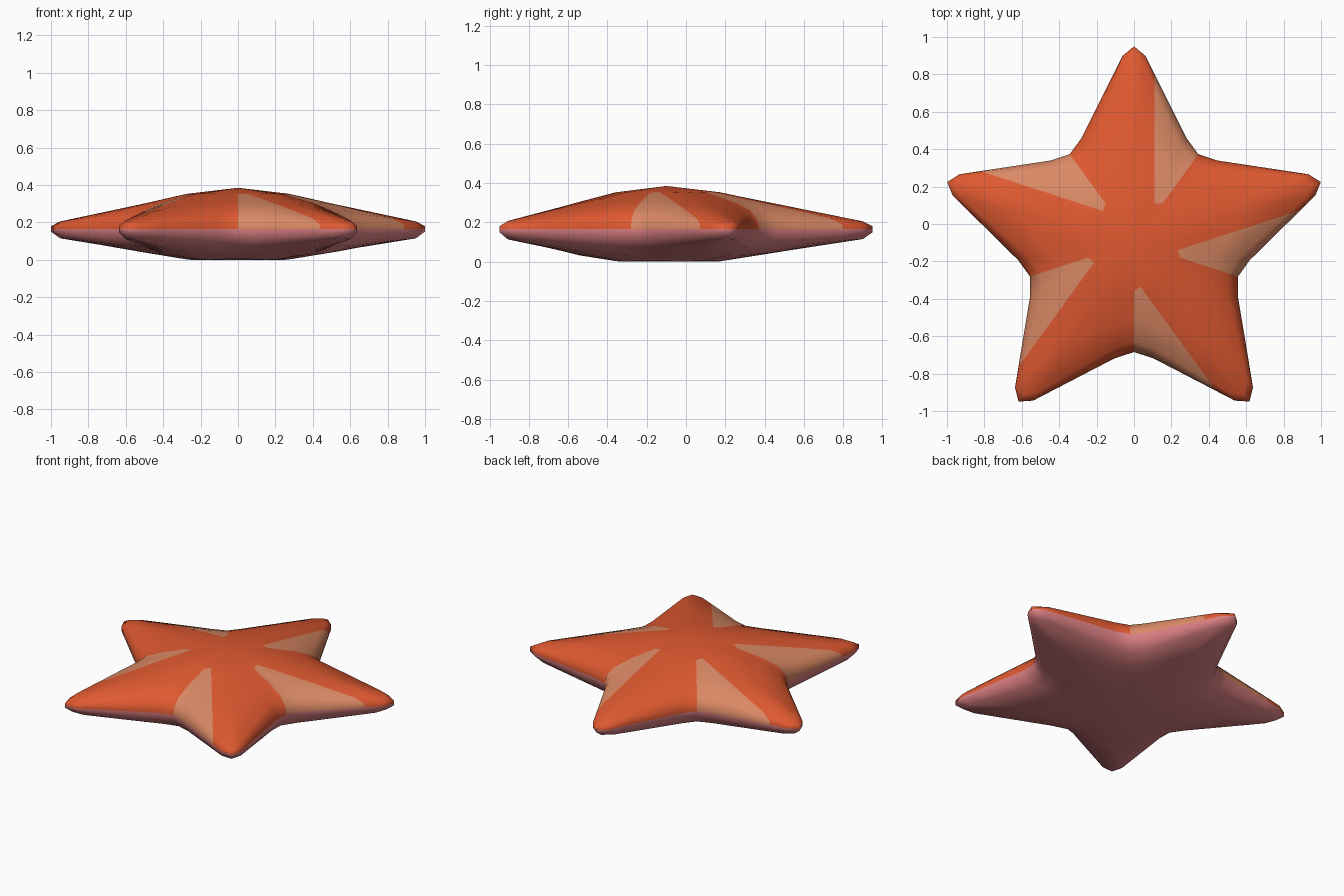
import bpy, bmesh, math
from mathutils import Vector, Matrix

if "Cube" in bpy.data.objects:
    bpy.data.objects.remove(bpy.data.objects["Cube"])

CY = -0.10      # star centre in y
EQ = 0.165      # height of the colour seam

# half-arm outline, tip to notch, in arm space (across, along, notch weight)
RIM = [(0, 1.05, 0), (0.06, 1.0, 0.06), (0.115, 0.89, 0.3), (0.17, 0.78, 0.52),
       (0.225, 0.67, 0.74), (0.28, 0.56, 0.94), (0.344, 0.473, 1)]

# ring profiles from centre to rim: (fraction of radius, top z, bottom z)
ARM = [(0.25, 0.354, 0.0), (0.6, 0.28, 0.058), (0.953, 0.205, 0.115),
       (1.0, 0.18, 0.15), (1.0, EQ, EQ)]
NOTCH = [(0.43, 0.352, 0.004), (0.72, 0.305, 0.03), (0.9, 0.262, 0.068),
         (0.975, 0.215, 0.115), (1.0, EQ, EQ)]


def material(name, rgb):
    m = bpy.data.materials.new(name)
    m.diffuse_color = (*rgb, 1)
    m.use_nodes = True
    m.node_tree.nodes["Principled BSDF"].inputs["Base Color"].default_value = m.diffuse_color
    return m


def arm_rot(k):
    return Matrix.Rotation(-math.radians(72 * k), 3, 'Z')


# full outline, clockwise: each arm runs notch -> tip -> next notch
outline = []
for k in range(5):
    left = [(-x, y, w) for x, y, w in reversed(RIM[1:-1])]
    for x, y, w in left + RIM:
        outline.append((arm_rot(k) @ Vector((x, y, 0)), w))
n = len(outline)

bm = bmesh.new()


def ring(i, side):
    verts = []
    for p, w in outline:
        t = ARM[i][0] * (1 - w) + NOTCH[i][0] * w
        z = ARM[i][side] * (1 - w) + NOTCH[i][side] * w
        verts.append(bm.verts.new((p.x * t, p.y * t, z)))
    return verts


# top and bottom shells share the rim ring
rim = ring(4, 1)
for side, apex_z in ((1, 0.385), (2, 0.0)):
    apex = bm.verts.new((0, 0, apex_z))
    rings = [ring(i, side) for i in range(4)] + [rim]
    for j in range(n):
        k = (j + 1) % n
        bm.faces.new((apex, rings[0][j], rings[0][k]))
        for a, b in zip(rings, rings[1:]):
            bm.faces.new((a[j], b[j], b[k], a[k]))


def in_sector(f, k):
    # clockwise half of arm k, upper shell only
    c = f.calc_center_median()
    q = arm_rot(k).inverted() @ c
    return c.z > EQ and 0 < math.atan2(q.x, q.y) < math.radians(36), q


# cut pale patch borders into the clockwise side of each arm
for k in range(5):
    R = arm_rot(k)
    for co, no in (((0.11, 0, 0), (1, 0, 0)), ((0, 0.21, 0), (0, 1, 0))):
        faces = [f for f in bm.faces if in_sector(f, k)[0]]
        edges = {e for f in faces for e in f.edges}
        verts = {v for f in faces for v in f.verts}
        bmesh.ops.bisect_plane(bm, geom=faces + list(edges) + list(verts), dist=1e-5,
                               plane_co=R @ Vector(co), plane_no=R @ Vector(no))

bmesh.ops.recalc_face_normals(bm, faces=bm.faces)

# colours by height and position
for f in bm.faces:
    f.smooth = True
    f.material_index = 0 if f.calc_center_median().z > EQ else 1
    for k in range(5):
        inside, q = in_sector(f, k)
        if inside and q.x > 0.11 and q.y > 0.21:
            f.material_index = 2

bmesh.ops.translate(bm, verts=bm.verts, vec=(0, CY, 0))
mesh = bpy.data.meshes.new("starfish_body")
bm.to_mesh(mesh)
bm.free()
for m in (material("orange", (0.74, 0.10, 0.03)),
          material("pink", (0.70, 0.21, 0.22)),
          material("pale orange", (0.70, 0.25, 0.13))):
    mesh.materials.append(m)
body = bpy.data.objects.new("starfish_body", mesh)
bpy.context.collection.objects.link(body)
